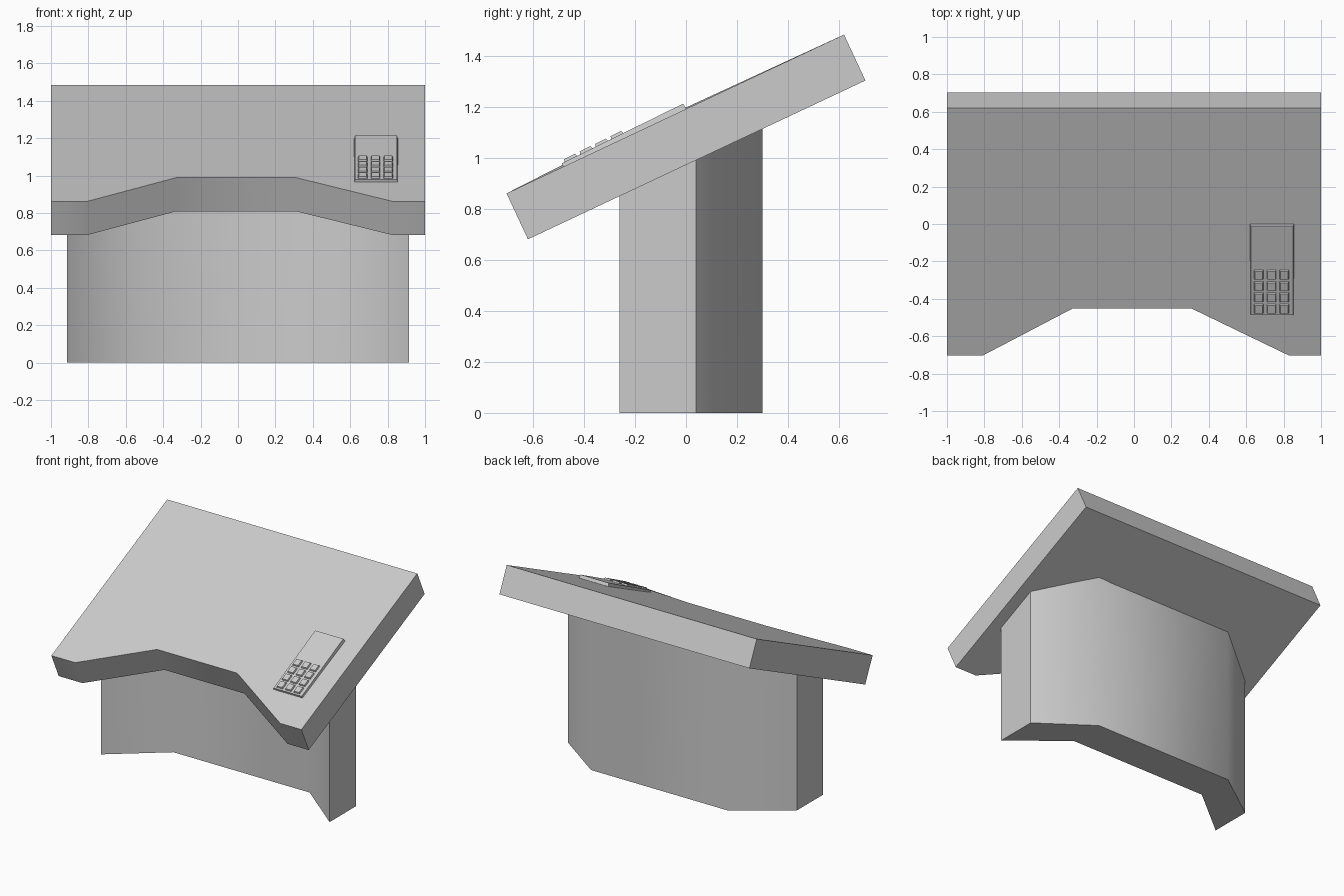
import bpy
import math
from mathutils import Matrix, Vector

if "Cube" in bpy.data.objects:
    bpy.data.objects.remove(bpy.data.objects["Cube"])


def loft(name, lower, upper, smooth=True):
    """Solid between two matching counter-clockwise loops."""
    n = len(lower)
    faces = [list(range(n))[::-1], list(range(n, 2 * n))]
    faces += [[i, (i + 1) % n, n + (i + 1) % n, n + i] for i in range(n)]
    mesh = bpy.data.meshes.new(name)
    mesh.from_pydata(lower + upper, [], faces)
    ob = bpy.data.objects.new(name, mesh)
    bpy.context.collection.objects.link(ob)
    if smooth:
        bpy.ops.object.select_all(action='DESELECT')
        ob.select_set(True)
        bpy.context.view_layer.objects.active = ob
        bpy.ops.object.shade_smooth_by_angle(angle=math.radians(45))
    return ob


def rect(w, l, z):
    return [(-w / 2, -l / 2, z), (w / 2, -l / 2, z), (w / 2, l / 2, z), (-w / 2, l / 2, z)]


# Sloping desk top with a notched front edge
top = [(-1, -.704, .861), (-.81, -.704, .861), (-.33, -.453, .989), (.31, -.453, .989),
       (.83, -.704, .861), (1, -.704, .861), (1, .62, 1.484), (-1, .62, 1.484)]
bottom = [(x, y + .084, z - .18) for x, y, z in top]
loft("desk_top", bottom, top)

# Bent pedestal, its head cut to the slope of the desk top
plan = [(-.915, -.26), (-.545, .04), (.545, .04), (.915, -.26),
        (.915, .04), (.55, .30), (-.55, .30), (-.915, .04)]
loft("pedestal", [(x, y, 0) for x, y in plan],
     [(x, y, .99 + .471 * y) for x, y in plan])

# Keypad plate, tilted slightly more than the desk top
tilt = math.radians(26.2)
length = .53
front = Vector((.738, -.487, .979))
along = Vector((0, math.cos(tilt), math.sin(tilt)))
turn = Matrix.Rotation(tilt, 4, 'X')
plate = loft("keypad_plate", rect(.235, length + .005, -.025), rect(.225, length, 0), False)
plate.matrix_world = Matrix.Translation(front + along * length / 2) @ turn

# Keys in four rows of three
for row in range(4):
    for col in range(3):
        key = loft("key", rect(.05, .055, -.002), rect(.042, .047, .011), False)
        s = (-.452 + .0607 * row - front.y) / math.cos(tilt)
        pos = front + along * s
        pos.x = .667 + .068 * col
        key.matrix_world = Matrix.Translation(pos) @ turn
